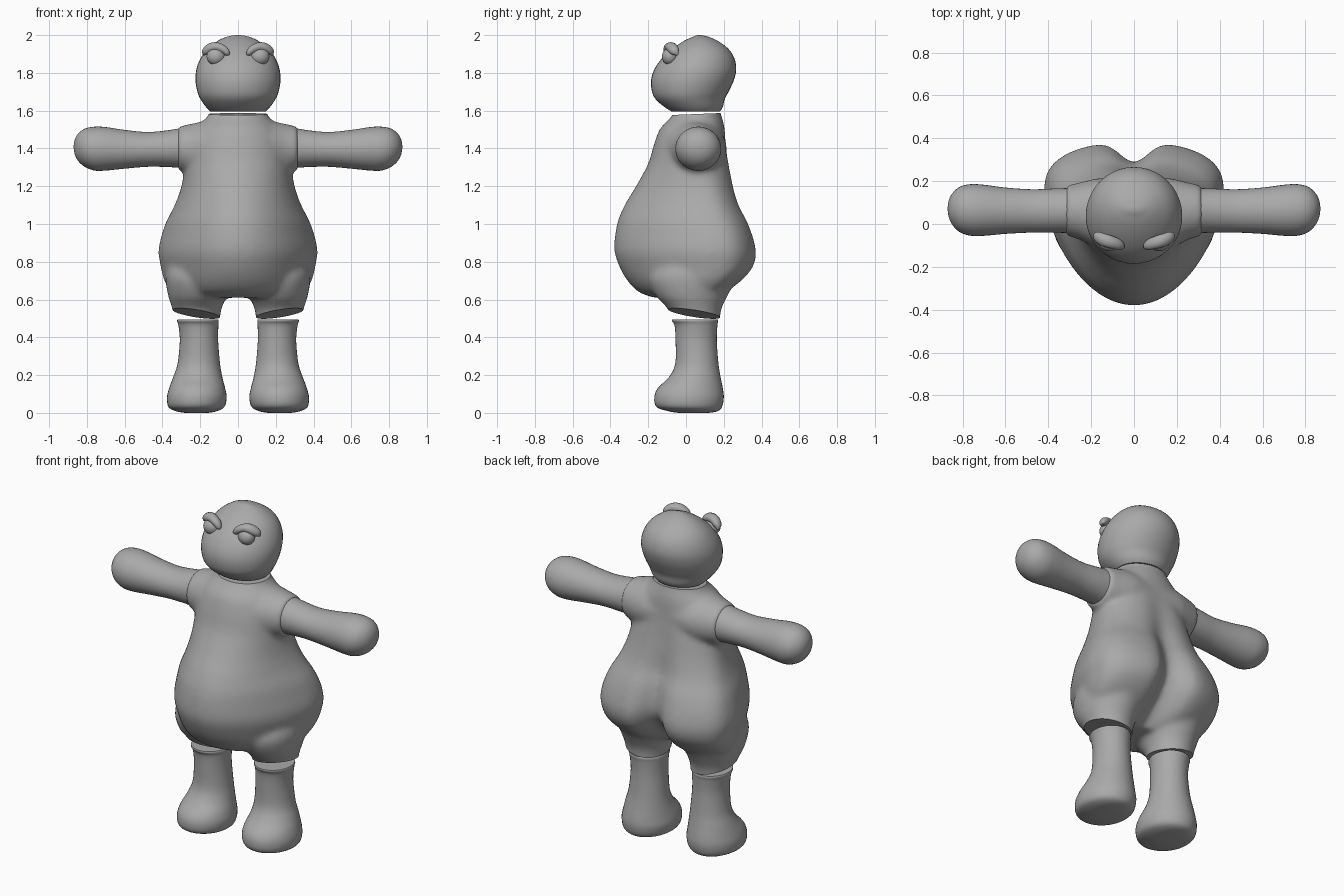
import bpy, bmesh, math
from mathutils import Vector

if "Cube" in bpy.data.objects:
    bpy.data.objects.remove(bpy.data.objects["Cube"])

grey = bpy.data.materials.new("clay grey")
grey.diffuse_color = (0.4, 0.4, 0.4, 1)
grey.use_nodes = True
grey.node_tree.nodes["Principled BSDF"].inputs["Base Color"].default_value = grey.diffuse_color


def smooth_rows(rows, sub=4):
    """Catmull-Rom interpolation between table rows."""
    out = []
    for i in range(len(rows) - 1):
        quad = [rows[max(0, i - 1)], rows[i], rows[i + 1], rows[min(len(rows) - 1, i + 2)]]
        for k in range(sub):
            t = k / sub
            out.append([0.5 * (2 * b + (c - a) * t + (2 * a - 5 * b + 4 * c - d) * t * t
                               + (3 * b - a - 3 * c + d) * t ** 3) for a, b, c, d in zip(*quad)])
    out.append(list(rows[-1]))
    return out


def skin(bm, rings):
    """Skin a list of point rings and cap both ends."""
    loops = [[bm.verts.new(p) for p in r] for r in rings]
    n = len(loops[0])
    for a, b in zip(loops, loops[1:]):
        for j in range(n):
            bm.faces.new((a[j], a[(j + 1) % n], b[(j + 1) % n], b[j]))
    bm.faces.new(loops[0][::-1])
    bm.faces.new(loops[-1])


def oval_rings(rows, axis="z", side=1, n=40):
    """Rows: position along axis, then low/high bounds on the other two axes."""
    rings = []
    for h, a0, a1, b0, b1 in smooth_rows(rows):
        ring = []
        for j in range(n):
            t = 2 * math.pi * j / n
            a = (a0 + a1) / 2 + (a1 - a0) / 2 * math.cos(t)
            b = (b0 + b1) / 2 + (b1 - b0) / 2 * math.sin(t)
            p = (a, b, h) if axis == "z" else (h, a, b)
            ring.append((p[0] * side, p[1], p[2]))
        rings.append(ring)
    return rings


def finish(bm, name):
    bmesh.ops.recalc_face_normals(bm, faces=bm.faces)
    me = bpy.data.meshes.new(name)
    bm.to_mesh(me)
    bm.free()
    ob = bpy.data.objects.new(name, me)
    bpy.context.collection.objects.link(ob)
    me.materials.append(grey)
    shade(ob)
    return ob


def shade(ob):
    bpy.ops.object.select_all(action="DESELECT")
    ob.select_set(True)
    bpy.context.view_layer.objects.active = ob
    bpy.ops.object.shade_smooth_by_angle(angle=math.radians(40))


def loft(name, rows, axis="z", side=1):
    bm = bmesh.new()
    skin(bm, oval_rings(rows, axis, side))
    return finish(bm, name)


# torso: height, half width, front y, back y, cleft depth
torso_rows = [
    (0.61, 0.29, -0.17, 0.13, 0.05), (0.64, 0.35, -0.25, 0.22, 0.12),
    (0.70, 0.39, -0.31, 0.31, 0.15), (0.78, 0.41, -0.355, 0.375, 0.14),
    (0.87, 0.42, -0.38, 0.385, 0.10), (1.00, 0.385, -0.365, 0.345, 0.07),
    (1.10, 0.335, -0.325, 0.295, 0.05), (1.20, 0.30, -0.265, 0.265, 0.03),
    (1.32, 0.28, -0.20, 0.24, 0.02), (1.42, 0.265, -0.17, 0.22, 0.01),
    (1.50, 0.23, -0.14, 0.205, 0.0), (1.55, 0.18, -0.095, 0.195, 0.0),
    (1.58, 0.155, -0.07, 0.185, 0.0), (1.62, 0.15, -0.06, 0.18, 0.0)]


def heart_ring(row, n=64):
    z, w, front, back, cleft = row
    belly = max(0.0, min(1.0, (1.35 - z) / 0.4))
    mid = 0.06 + 0.07 * belly * max(0.0, min(1.0, (z - 0.6) / 0.15))
    ring = []
    for j in range(n):
        t = 2 * math.pi * j / n
        x, c = w * math.sin(t), math.cos(t)
        if c > 0:
            y = mid + (front - mid) * c ** (1 + 0.35 * belly)
        else:
            y = mid + (back - mid) * abs(c) ** (1 - 0.35 * belly)
            y -= cleft * math.exp(-(x / 0.085) ** 2)
        ring.append((x, y, z))
    return ring


bm = bmesh.new()
skin(bm, [heart_ring(r) for r in smooth_rows(torso_rows)])
for s in (1, -1):
    # shoulder stubs
    skin(bm, oval_rings([(0.0, -0.13, 0.21, 1.26, 1.55), (0.15, -0.12, 0.215, 1.25, 1.548),
                         (0.25, -0.075, 0.195, 1.265, 1.53), (0.32, -0.053, 0.178, 1.288, 1.515)], "x", s))
    # trouser stubs
    skin(bm, oval_rings([(0.44, 0.10, 0.33, -0.08, 0.18), (0.54, 0.09, 0.345, -0.09, 0.185),
                         (0.62, 0.06, 0.37, -0.16, 0.22), (0.72, 0.03, 0.385, -0.2, 0.27),
                         (0.80, 0.03, 0.37, -0.15, 0.25)], "z", s))
torso = finish(bm, "torso")
# fuse the pieces into one soft skin
m = torso.modifiers.new("fuse", "REMESH")
m.mode = "VOXEL"
m.voxel_size = 0.014
m = torso.modifiers.new("soften", "SMOOTH")
m.factor, m.iterations = 0.5, 10
dg = bpy.context.evaluated_depsgraph_get()
fused = bpy.data.meshes.new_from_object(torso.evaluated_get(dg))
torso.modifiers.clear()
bm = bmesh.new()
bm.from_mesh(fused)
# trim the neck and the trouser hems flat
for co, no in (((0, 0, 1.58), (0, 0.04, -1)), ((0.22, 0.05, 0.525), (-0.15, 0.15, 1)),
               ((-0.22, 0.05, 0.525), (0.15, 0.15, 1))):
    cut = bmesh.ops.bisect_plane(bm, geom=bm.verts[:] + bm.edges[:] + bm.faces[:], plane_co=co,
                                 plane_no=no, clear_inner=True)
    edges = [e for e in cut["geom_cut"] if isinstance(e, bmesh.types.BMEdge)]
    bmesh.ops.holes_fill(bm, edges=edges, sides=0)
bm.to_mesh(fused)
bm.free()
torso.data = fused
if not fused.materials:
    fused.materials.append(grey)
shade(torso)

# head
loft("head", [(1.595, -0.145, 0.145, -0.075, 0.18), (1.62, -0.17, 0.17, -0.115, 0.195),
              (1.66, -0.198, 0.198, -0.16, 0.205), (1.70, -0.215, 0.215, -0.18, 0.225),
              (1.76, -0.225, 0.225, -0.185, 0.253), (1.82, -0.22, 0.22, -0.167, 0.266),
              (1.88, -0.197, 0.197, -0.125, 0.255), (1.93, -0.16, 0.16, -0.07, 0.222),
              (1.97, -0.107, 0.107, -0.01, 0.167), (1.99, -0.062, 0.062, 0.035, 0.122),
              (1.998, -0.028, 0.028, 0.055, 0.09), (2.0, -0.004, 0.004, 0.07, 0.076)])

for s, label in ((1, "right"), (-1, "left")):
    # arms
    loft("arm_" + label, [(0.30, -0.042, 0.168, 1.297, 1.508), (0.38, -0.04, 0.165, 1.302, 1.495),
                          (0.48, -0.04, 0.162, 1.303, 1.487), (0.60, -0.046, 0.17, 1.293, 1.498),
                          (0.70, -0.055, 0.183, 1.283, 1.513), (0.76, -0.055, 0.186, 1.283, 1.515),
                          (0.81, -0.04, 0.175, 1.302, 1.505), (0.845, -0.008, 0.147, 1.332, 1.48),
                          (0.864, 0.03, 0.113, 1.368, 1.447), (0.87, 0.066, 0.076, 1.404, 1.414)], "x", s)
    # legs with feet
    loft("leg_" + label, [(0.0, 0.16, 0.28, -0.04, 0.12), (0.008, 0.115, 0.325, -0.09, 0.165),
                          (0.03, 0.073, 0.367, -0.155, 0.19), (0.08, 0.06, 0.376, -0.168, 0.2),
                          (0.13, 0.068, 0.365, -0.15, 0.195), (0.19, 0.083, 0.343, -0.09, 0.183),
                          (0.26, 0.095, 0.32, -0.057, 0.172), (0.38, 0.105, 0.308, -0.055, 0.163),
                          (0.46, 0.104, 0.315, -0.06, 0.166), (0.485, 0.102, 0.322, -0.073, 0.17),
                          (0.495, 0.105, 0.32, -0.073, 0.168)], "z", s)
    # eyes
    bm = bmesh.new()
    bmesh.ops.create_uvsphere(bm, u_segments=24, v_segments=16, radius=1)
    for v in bm.verts:
        v.co = Vector((s * (0.117 + 0.049 * v.co.x), -0.085 + 0.042 * v.co.y, 1.886 + 0.046 * v.co.z))
    finish(bm, "eye_" + label)
    # eyelids: x, y, z, radius along an arch
    path = smooth_rows([(0.182, -0.045, 1.895, 0.004), (0.172, -0.058, 1.913, 0.02),
                        (0.145, -0.073, 1.932, 0.025), (0.112, -0.083, 1.937, 0.025),
                        (0.075, -0.095, 1.922, 0.022), (0.055, -0.103, 1.902, 0.014),
                        (0.05, -0.105, 1.893, 0.003)])
    rings = []
    for i, (x, y, z, r) in enumerate(path):
        a, b = path[max(0, i - 1)], path[min(len(path) - 1, i + 1)]
        d = (Vector(b[:3]) - Vector(a[:3])).normalized()
        u = d.cross(Vector((0.3, 1, 0))).normalized()
        w = d.cross(u)
        ring = [Vector((x, y, z)) + r * (math.cos(k * math.pi / 8) * u + 1.2 * math.sin(k * math.pi / 8) * w)
                for k in range(16)]
        rings.append([(p.x * s, p.y, p.z) for p in ring])
    bm = bmesh.new()
    skin(bm, rings)
    finish(bm, "eyelid_" + label)
